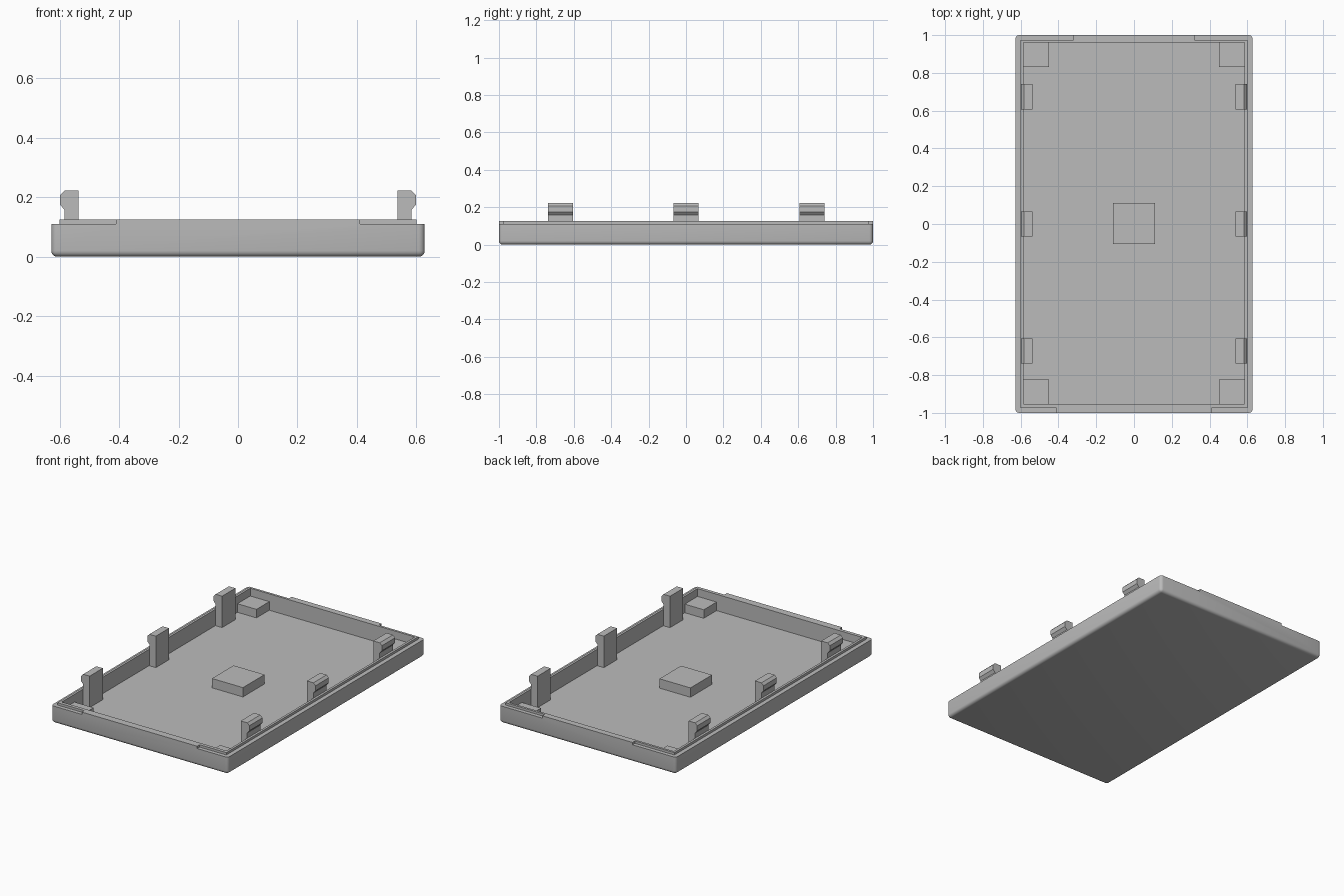
import bpy
import bmesh
from mathutils import Vector

cube = bpy.data.objects.get("Cube")
if cube:
    bpy.data.objects.remove(cube, do_unlink=True)

grey = bpy.data.materials.new("plain grey")
grey.use_nodes = True
grey.diffuse_color = (0.5, 0.5, 0.5, 1)
grey.node_tree.nodes["Principled BSDF"].inputs["Base Color"].default_value = (0.5, 0.5, 0.5, 1)


def prism(name, points, offset):
    """Solid made by sweeping a flat outline along an offset."""
    bm = bmesh.new()
    face = bm.faces.new([bm.verts.new(p) for p in points])
    swept = bmesh.ops.extrude_face_region(bm, geom=[face])["geom"]
    verts = [v for v in swept if isinstance(v, bmesh.types.BMVert)]
    bmesh.ops.translate(bm, verts=verts, vec=Vector(offset))
    bmesh.ops.recalc_face_normals(bm, faces=bm.faces)
    mesh = bpy.data.meshes.new(name)
    bm.to_mesh(mesh)
    bm.free()
    mesh.materials.append(grey)
    obj = bpy.data.objects.new(name, mesh)
    bpy.context.collection.objects.link(obj)
    return obj


def box(name, x0, x1, y0, y1, z0, z1):
    outline = [(x0, y0, z0), (x1, y0, z0), (x1, y1, z0), (x0, y1, z0)]
    return prism(name, outline, (0, 0, z1 - z0))


def cut(target, cutter):
    cutter.hide_render = True
    mod = target.modifiers.new("cut", 'BOOLEAN')
    mod.operation = 'DIFFERENCE'
    mod.solver = 'EXACT'
    mod.object = cutter
    bpy.context.view_layer.objects.active = target
    bpy.ops.object.modifier_apply(modifier=mod.name)
    bpy.data.objects.remove(cutter, do_unlink=True)


W, L, RIM, LEDGE, FLOOR = 0.628, 1.0, 0.125, 0.11, 0.02

# Tray shell with rounded bottom and corners
tray = box("tray", -W, W, -L, L, 0, RIM)
bm = bmesh.new()
bm.from_mesh(tray.data)
edges = [e for e in bm.edges if any(v.co.z < RIM / 2 for v in e.verts)]
bmesh.ops.bevel(bm, geom=edges, offset=0.02, segments=4, profile=0.5, affect='EDGES')
bm.to_mesh(tray.data)
bm.free()

# Hollow inside
cut(tray, box("cavity_cutter", -0.585, 0.585, -0.953, 0.96, FLOOR, 0.3))

# Stepped ledge round the rim, interrupted by a full-width tab at each end
ledge = [(0.7, -1.1), (0.7, 1.1), (0.32, 1.1), (0.32, 0.975),
         (0.6, 0.975), (0.6, -0.975), (0.41, -0.975), (0.41, -1.1)]
for side in (-1, 1):
    cut(tray, prism("ledge_cutter", [(side * x, y, LEDGE) for x, y in ledge], (0, 0, 0.2)))

bpy.ops.object.select_all(action='DESELECT')
tray.select_set(True)
bpy.context.view_layer.objects.active = tray
bpy.ops.object.shade_smooth_by_angle()

# Centre block and corner blocks
box("centre_block", -0.11, 0.11, -0.107, 0.112, FLOOR - 0.005, 0.08)
for side, label in ((-1, "right"), (1, "left")):
    x0, x1 = sorted((side * 0.45, side * 0.588))
    box("front_corner_block_" + label, x0, x1, -0.956, -0.823, FLOOR - 0.005, 0.075)
    box("back_corner_block_" + label, x0, x1, 0.83, 0.963, FLOOR - 0.005, 0.075)

# Hooked snap clips along both long sides
hook = [(0.537, 0.015), (0.537, 0.222), (0.583, 0.222), (0.598, 0.207),
        (0.598, 0.175), (0.583, 0.157), (0.583, 0.015)]
for side, label in ((-1, "right"), (1, "left")):
    for y, place in ((-0.672, "front"), (0, "middle"), (0.673, "back")):
        outline = [(side * x, y - 0.067, z) for x, z in hook]
        prism("clip_" + place + "_" + label, outline, (0, 0.134, 0))
